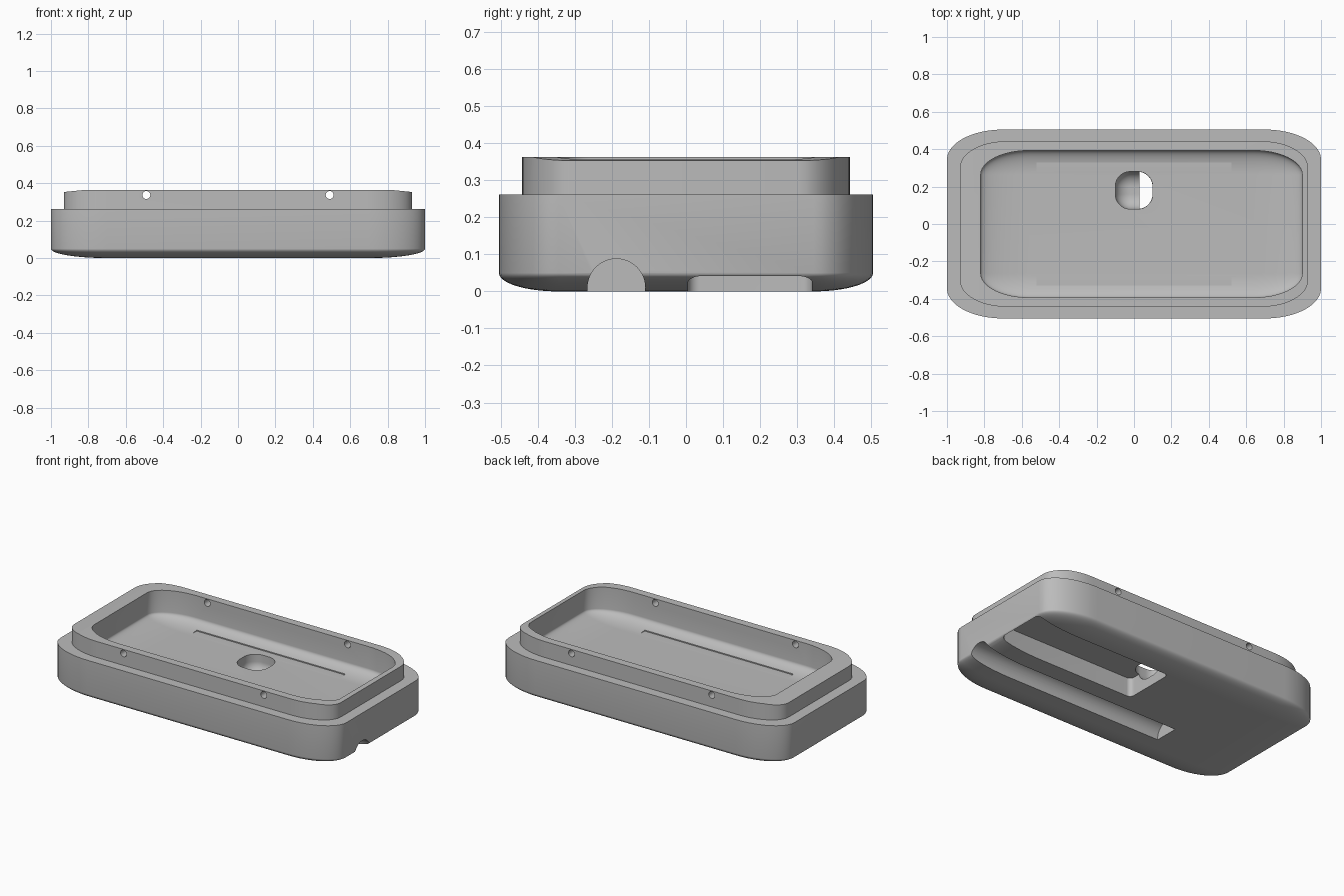
import bpy, bmesh
from math import sin, cos, pi
from mathutils import Matrix

if "Cube" in bpy.data.objects:
    bpy.data.objects.remove(bpy.data.objects["Cube"])

grey = bpy.data.materials.new("plain_grey")
grey.use_nodes = True
GREY = (0.5, 0.5, 0.5, 1)
grey.diffuse_color = GREY
grey.node_tree.nodes["Principled BSDF"].inputs["Base Color"].default_value = GREY

CORNER = 12   # segments per plan corner
FILLET = 16   # steps in a floor fillet


def make_object(name, bm):
    bmesh.ops.recalc_face_normals(bm, faces=bm.faces)
    mesh = bpy.data.meshes.new(name)
    bm.to_mesh(mesh)
    bm.free()
    mesh.materials.append(grey)
    obj = bpy.data.objects.new(name, mesh)
    bpy.context.collection.objects.link(obj)
    return obj


def outline(cx, cy, hx, hy, rx, ry, z):
    """Rectangle with elliptical corners, as points at height z."""
    pts = []
    for k, (sx, sy) in enumerate([(1, 1), (-1, 1), (-1, -1), (1, -1)]):
        for i in range(CORNER + 1):
            a = (k + i / CORNER) * pi / 2
            pts.append((cx + sx * (hx - rx) + rx * cos(a),
                        cy + sy * (hy - ry) + ry * sin(a), z))
    return pts


def fillet_loops(cx, cy, hx, hy, rx, ry, z, rz):
    """Loops that round a block off into its floor at height z."""
    loops = []
    for i in range(FILLET, -1, -1):
        a = i / FILLET * pi / 2
        c = cos(a) if i < FILLET else 0
        loops.append(outline(cx, cy, hx - rx * (1 - c), hy - ry * (1 - c),
                             rx * c, ry * c, z + rz * (1 - sin(a))))
    return loops


def loft(loops):
    bm = bmesh.new()
    rings = [[bm.verts.new(p) for p in loop] for loop in loops]
    n = len(rings[0])
    for low, high in zip(rings, rings[1:]):
        for i in range(n):
            j = (i + 1) % n
            bm.faces.new((low[i], low[j], high[j], high[i]))
    bm.faces.new(rings[0][::-1])
    bm.faces.new(rings[-1])
    bmesh.ops.remove_doubles(bm, verts=bm.verts, dist=1e-5)
    return bm


def cylinder(name, radius, length, matrix):
    bm = bmesh.new()
    bmesh.ops.create_cone(bm, cap_ends=True, segments=48, radius1=radius,
                          radius2=radius, depth=length, matrix=matrix)
    return make_object(name, bm)


# Body: rounded tray with a stepped rim
body = loft(fillet_loops(0, 0, 1, 0.505, 0.3, 0.16, 0, 0.05)
            + [outline(0, 0, 1, 0.505, 0.3, 0.16, 0.262),
               outline(0, 0, 0.93, 0.443, 0.25, 0.14, 0.262),
               outline(0, 0, 0.93, 0.443, 0.25, 0.14, 0.363)])

# Rim top slopes down slightly at both ends
for side in (-1, 1):
    bmesh.ops.bisect_plane(body, geom=body.verts[:] + body.edges[:] + body.faces[:],
                           plane_co=(side * 0.83, 0, 0.363),
                           plane_no=(side * 0.1, 0, 1), clear_outer=True)
    bmesh.ops.holes_fill(body, edges=[e for e in body.edges if e.is_boundary])
tray = make_object("tray", body)

cutters = []

# Main cavity with a filleted floor
cavity = (0.04, 0, 0.86, 0.393, 0.26, 0.13)
cutters.append(make_object("cavity_cutter", loft(
    fillet_loops(*cavity, 0.175, 0.05) + [outline(*cavity, 0.5)])))

# Shallow notch along the long fillets of the cavity floor
bm = bmesh.new()
bmesh.ops.create_cube(bm, size=1, matrix=Matrix.Translation((0, 0, 0.2355))
                      @ Matrix.Diagonal((1.04, 0.66, 0.12, 1)))
cutters.append(make_object("floor_notch_cutter", bm))

# Underside recess, open through the rounded end
recess = (0.5125, 0.173, 0.4825, 0.167, 0.03, 0.03)
cutters.append(make_object("recess_cutter", loft(
    [outline(*recess, -0.1), outline(*recess, 0.12)])))

# Passage from the cavity floor into the recess
passage = (0, 0.18, 0.1, 0.1, 0.08, 0.08)
cutters.append(make_object("passage_cutter", loft(
    fillet_loops(*passage, 0.06, 0.07) + [outline(*passage, 0.25)])))

# Round channel along the underside
cutters.append(cylinder("channel_cutter", 0.078, 1.6,
                        Matrix.Translation((0.4, -0.188, 0.01))
                        @ Matrix.Rotation(pi / 2, 4, "Y")))

# Pin holes through both long rims
for x in (-0.49, 0.49):
    cutters.append(cylinder("pin_hole_cutter", 0.021, 1.4,
                            Matrix.Translation((x, 0, 0.337))
                            @ Matrix.Rotation(pi / 2, 4, "X")))

bpy.ops.object.select_all(action="DESELECT")
tray.select_set(True)
bpy.context.view_layer.objects.active = tray
for cutter in cutters:
    cutter.hide_render = True
    cut = tray.modifiers.new(cutter.name, "BOOLEAN")
    cut.operation = "DIFFERENCE"
    cut.solver = "EXACT"
    cut.object = cutter
    bpy.ops.object.modifier_apply(modifier=cut.name)
    bpy.data.objects.remove(cutter)

bpy.ops.object.shade_smooth_by_angle(angle=0.6)
